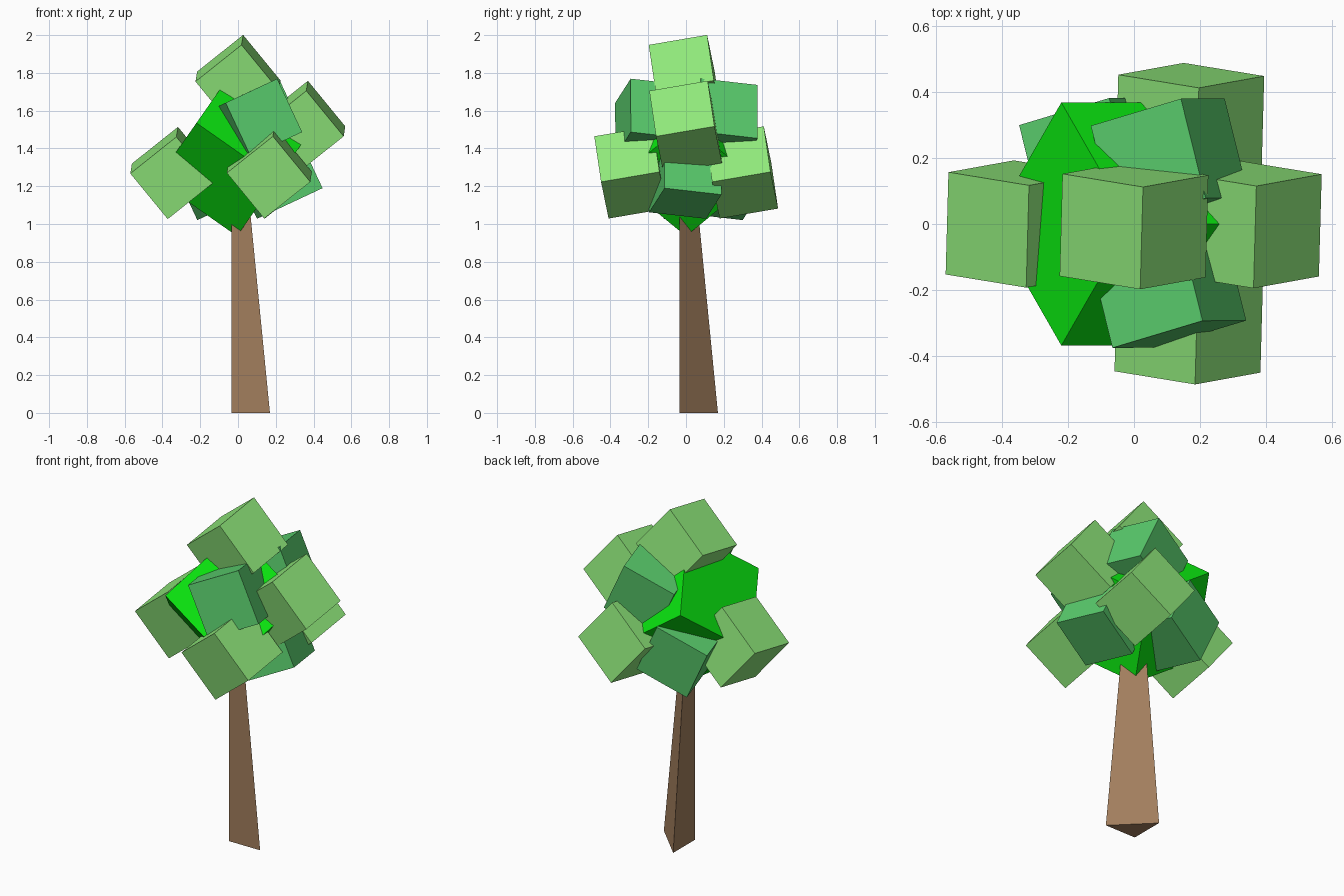
import bpy, bmesh
from mathutils import Vector, Matrix

if "Cube" in bpy.data.objects:
    bpy.data.objects.remove(bpy.data.objects["Cube"])


def material(name, rgb):
    m = bpy.data.materials.new(name)
    m.diffuse_color = (*rgb, 1)
    m.use_nodes = True
    m.node_tree.nodes["Principled BSDF"].inputs["Base Color"].default_value = m.diffuse_color
    return m


bark = material("bark", (0.36, 0.21, 0.11))
deep_green = material("deep_green", (0.003, 0.80, 0.005))
mid_green = material("mid_green", (0.10, 0.60, 0.15))
light_green = material("light_green", (0.28, 0.82, 0.20))


def finish(name, bm, mat):
    bmesh.ops.recalc_face_normals(bm, faces=bm.faces)
    me = bpy.data.meshes.new(name)
    bm.to_mesh(me)
    bm.free()
    me.materials.append(mat)
    ob = bpy.data.objects.new(name, me)
    bpy.context.collection.objects.link(ob)
    return ob


def leaf_cube(name, centre, size, a, b, mat):
    """Cube whose edges run along a, b and their cross product."""
    a = Vector(a).normalized()
    c = a.cross(Vector(b)).normalized()
    b = c.cross(a)
    bm = bmesh.new()
    bmesh.ops.create_cube(bm, size=size)
    ob = finish(name, bm, mat)
    rot = Matrix((a, b, c)).transposed().to_4x4()
    ob.matrix_world = Matrix.Translation(centre) @ rot
    return ob


# trunk: tapered right-triangle prism with a vertical back corner
bm = bmesh.new()
rings = []
for z, w in ((0, 0.203), (1.08, 0.097)):
    o = -0.034
    rings.append([bm.verts.new(p) for p in ((o, o, z), (o + w, o, z), (o, o + w, z))])
for r in rings:
    bm.faces.new(r)
for i in range(3):
    j = (i + 1) % 3
    bm.faces.new((rings[0][i], rings[0][j], rings[1][j], rings[1][i]))
finish("trunk", bm, bark)

# large inner crown cube, standing on one edge
leaf_cube("crown_core", (-0.007, 0, 1.386), 0.52,
          (0.819, 0, -0.574), (0.574, 1, 0.819), deep_green)

# light outer leaf cubes, all sharing one tilt
for i, c in enumerate([(0, -0.005, 1.757), (0.343, -0.002, 1.514), (-0.345, 0, 1.27),
                       (0.166, -0.293, 1.273), (0.169, 0.295, 1.273)]):
    leaf_cube(f"light_leaf_{i + 1}", c, 0.314,
              (0.245, -0.04, 0.195), (0.005, 0.31, 0.05), light_green)

# mid-green leaf cubes filling the gaps
for i, c in enumerate([(0.10, -0.183, 1.547), (0.109, 0.188, 1.548),
                       (0.208, -0.004, 1.25), (-0.108, 0.190, 1.243)]):
    leaf_cube(f"mid_leaf_{i + 1}", c, 0.312,
              (0.273, 0.082, 0.128), (-0.074, 0.30, -0.034), mid_green)
